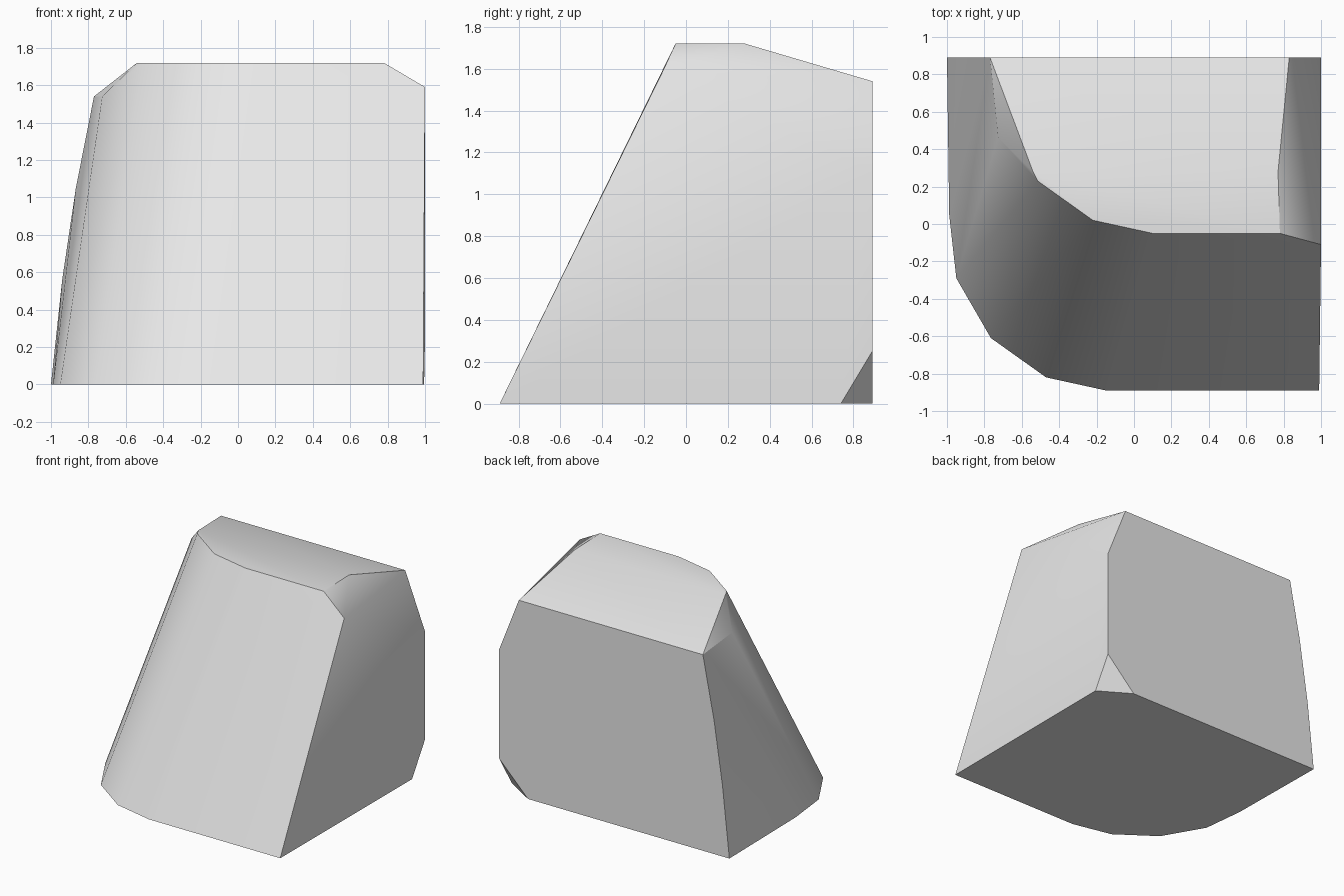
import bpy, bmesh, math
from mathutils import Vector

default = bpy.data.objects.get("Cube")
if default:
    bpy.data.objects.remove(default, do_unlink=True)

# Single plain grey
grey = bpy.data.materials.new("light_grey")
grey.use_nodes = True
colour = (0.8, 0.8, 0.8, 1.0)
grey.diffuse_color = colour
grey.node_tree.nodes["Principled BSDF"].inputs["Base Color"].default_value = colour

TOP, SHOULDER, BACK = 1.72, 1.54, 0.89
LEAN = Vector((0.25, 0.84, TOP)) / TOP


def leaned(x, y, z):
    """Move a footprint point up along the leaning wall to height z."""
    return Vector((x, y, 0)) + LEAN * z


points = []

# Rounded front corner: footprint swept up the lean to the flat top
for x, y in [(-0.15, -0.89), (-0.47, -0.82), (-0.765, -0.61)]:
    points += [Vector((x, y, 0)), leaned(x, y, TOP)]

# Outer wall stops lower, at the shoulder
points += [Vector((-0.95, -0.29, 0)), leaned(-0.95, -0.29, SHOULDER),
           Vector((-0.988, 0.05, 0))]

# Curved rear edge of the outer wall
points += [Vector((x, BACK, z)) for x, z in
           [(-1, 0), (-0.94, 0.56), (-0.867, 1.05), (-0.77, SHOULDER)]]

# Flat top: rear break line and straight front end
points += [Vector((x, y, TOP)) for x, y in
           [(-0.54, 0.28), (0.77, 0.28), (0.78, -0.05)]]

# Flat side with a twisted top chamfer
points += [Vector(p) for p in
           [(0.99, -BACK, 0), (1, -0.11, 1.59), (1, BACK, 1.11),
            (0.83, BACK, SHOULDER)]]

# Clipped rear bottom corner
points += [Vector(p) for p in
           [(1, BACK, 0.25), (0.995, 0.74, 0), (0.75, BACK, 0)]]

# Wrap the faceted solid and merge the coplanar triangles
bm = bmesh.new()
for p in points:
    bm.verts.new(p)
result = bmesh.ops.convex_hull(bm, input=bm.verts[:])
loose = [v for v in bm.verts if not v.link_faces]
bmesh.ops.delete(bm, geom=loose, context='VERTS')
bmesh.ops.dissolve_limit(bm, angle_limit=math.radians(1.5),
                         verts=bm.verts[:], edges=bm.edges[:])
bmesh.ops.recalc_face_normals(bm, faces=bm.faces[:])

mesh = bpy.data.meshes.new("chamfered_block")
bm.to_mesh(mesh)
bm.free()
mesh.materials.append(grey)
block = bpy.data.objects.new("chamfered_block", mesh)
bpy.context.collection.objects.link(block)

# Soft facets, crisp main edges
bpy.ops.object.select_all(action='DESELECT')
block.select_set(True)
bpy.context.view_layer.objects.active = block
bpy.ops.object.shade_smooth_by_angle(angle=math.radians(30))
